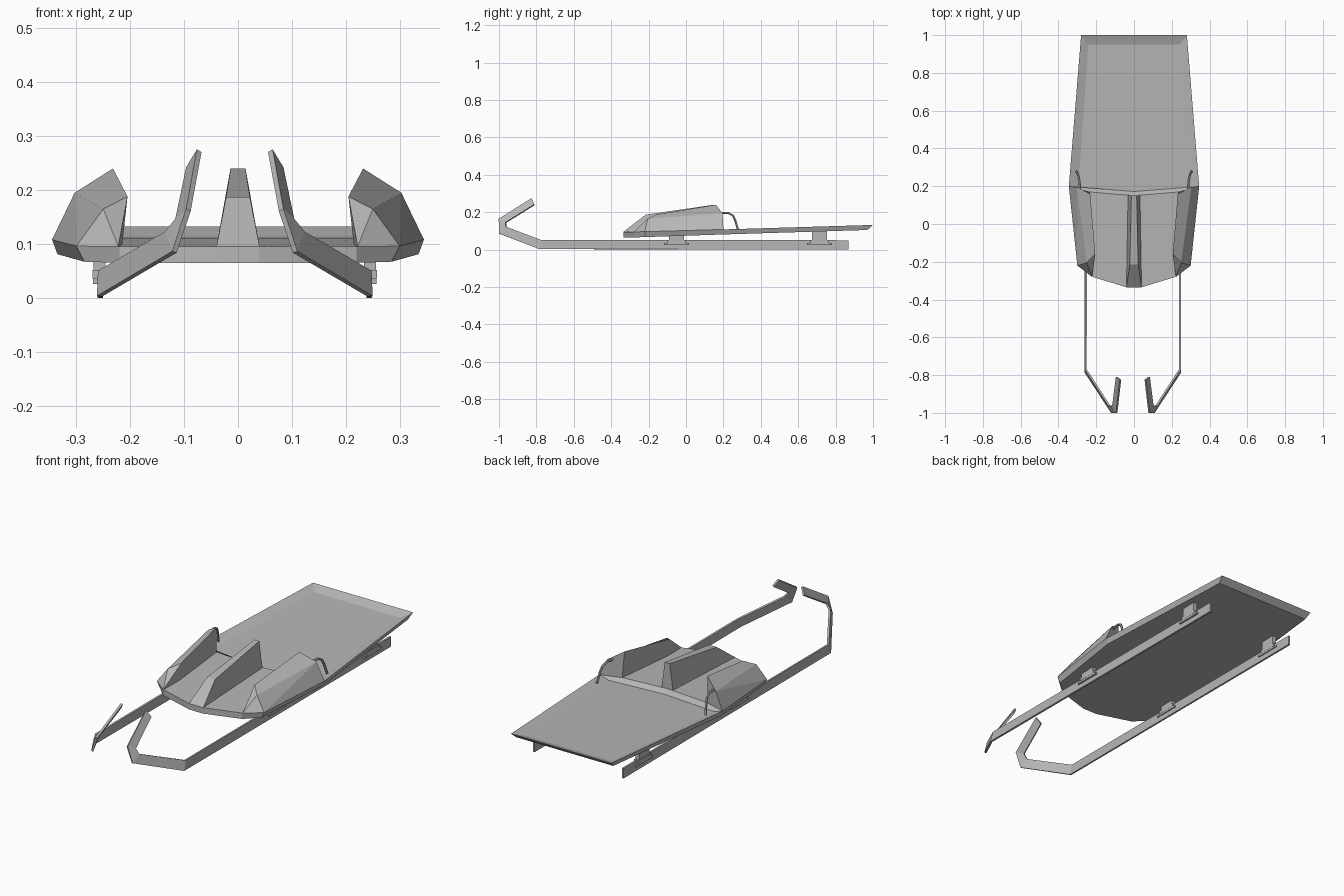
import bpy, bmesh

if "Cube" in bpy.data.objects:
    bpy.data.objects.remove(bpy.data.objects["Cube"])

SHIFT = -0.006  # runners sit slightly off the hull centre
GREY = bpy.data.materials.new("dark_grey")
GREY.diffuse_color = (.47, .47, .47, 1)
GREY.use_nodes = True
GREY.node_tree.nodes["Principled BSDF"].inputs["Base Color"].default_value = GREY.diffuse_color


def build(name, verts, faces, x=0.0, thickness=0.0):
    """Right-hand half mesh, mirrored across x."""
    me = bpy.data.meshes.new(name)
    bm = bmesh.new()
    vs = [bm.verts.new(v) for v in verts]
    for f in faces:
        bm.faces.new([vs[i] for i in f])
    bmesh.ops.recalc_face_normals(bm, faces=bm.faces)
    bm.to_mesh(me)
    bm.free()
    me.materials.append(GREY)
    ob = bpy.data.objects.new(name, me)
    bpy.context.collection.objects.link(ob)
    ob.location.x = x
    if thickness:
        s = ob.modifiers.new("thickness", 'SOLIDIFY')
        s.thickness = thickness
        s.offset = 0
    m = ob.modifiers.new("mirror", 'MIRROR')
    m.use_clip = True
    return ob


def box(cx, y0, y1, z0, z1, hx):
    return [(cx + sx * hx, y, z) for z in (z0, z1)
            for sx, y in ((-1, y0), (1, y0), (1, y1), (-1, y1))]


BOX = [(0, 1, 2, 3), (4, 5, 6, 7), (0, 1, 5, 4), (1, 2, 6, 5), (2, 3, 7, 6), (3, 0, 4, 7)]

# Hull: underside loop, rim loop, front deck, step and recessed tray
under = [(0, -.335, .065), (.04, -.335, .065), (.22, -.28, .065), (.285, -.22, .067),
         (.335, .2, .081), (.272, .97, .105), (0, .97, .105)]
rim = [(0, -.335, .095), (.04, -.335, .095), (.22, -.28, .095), (.30, -.22, .096),
       (.345, .2, .108), (.28, 1.0, .132), (0, 1.0, .132)]
tray = [(0, .15, .11), (.24, .17, .11), (0, .172, .09), (.295, .195, .09),
        (.242, .95, .114), (0, .95, .114)]
faces = [(i, i + 1, i + 8, i + 7) for i in range(6)]
faces += [(0, 1, 2, 3, 4), (0, 4, 5, 6), (7, 8, 9, 10, 11, 15, 14),
          (14, 15, 11, 17, 16), (11, 12, 18, 17), (12, 13, 19, 18), (16, 17, 18, 19)]
build("hull", under + rim + tray, faces)

# Side cowls
cowl = [(.222, -.28, .095), (.30, -.22, .096), (.205, -.16, .188), (.25, -.205, .165),
        (.232, .16, .24), (.303, .195, .195), (.345, .2, .108), (.238, .17, .108),
        (.215, -.16, .098)]
build("side_cowls", cowl, [(0, 1, 3), (0, 3, 2), (0, 2, 8), (8, 2, 4, 7), (2, 3, 5, 4),
                           (3, 1, 5), (1, 6, 5), (4, 5, 6, 7), (0, 8, 7, 6, 1)])

# Central fin
fin = [(0, -.335, .095), (.04, -.335, .095), (0, -.215, .187), (.022, -.215, .187),
       (0, .15, .24), (.014, .15, .24), (0, .15, .108), (.032, .15, .108)]
build("center_fin", fin, [(0, 1, 3, 2), (2, 3, 5, 4), (4, 5, 7, 6), (1, 7, 5, 3), (0, 6, 7, 1)])

# Runners: ribbon from outer/inner edge pairs, curling up at the front
runner = [(.249, .87, 0), (.249, .87, .05),
          (.251, -.785, .003), (.249, -.77, .05),
          (.112, -.997, .085), (.125, -.962, .122),
          (.086, -1.0, .163), (.106, -.963, .145),
          (.066, -.825, .273), (.086, -.81, .24)]
build("runners", runner, [(i, i + 1, i + 3, i + 2) for i in (0, 2, 4, 6)], SHIFT, .01)

# Runner mounts: clamp foot with post up to the hull
for end, y, top in (("front", -.05, .078), ("rear", .715, .1)):
    build(end + "_mount_feet", box(.251, y - .068, y + .065, .026, .036, .012), BOX, SHIFT)
    build(end + "_mount_clamps", box(.251, y - .05, y + .05, .036, .052, .013), BOX, SHIFT)
    build(end + "_mount_posts", box(.251, y - .04, y + .04, .05, top, .011), BOX, SHIFT)

# Grab handles behind the cowls
for side, s in (("left", -1), ("right", 1)):
    cu = bpy.data.curves.new(side + "_handle", 'CURVE')
    cu.dimensions = '3D'
    cu.bevel_depth = .006
    cu.bevel_resolution = 1
    cu.use_fill_caps = True
    cu.materials.append(GREY)
    sp = cu.splines.new('POLY')
    path = [(.286, .18, .195), (.289, .225, .196), (.293, .25, .183),
            (.297, .262, .16), (.304, .278, .106)]
    sp.points.add(len(path) - 1)
    for p, (px, py, pz) in zip(sp.points, path):
        p.co = (s * px, py, pz, 1)
    sp.use_smooth = False
    bpy.context.collection.objects.link(bpy.data.objects.new(side + "_handle", cu))
